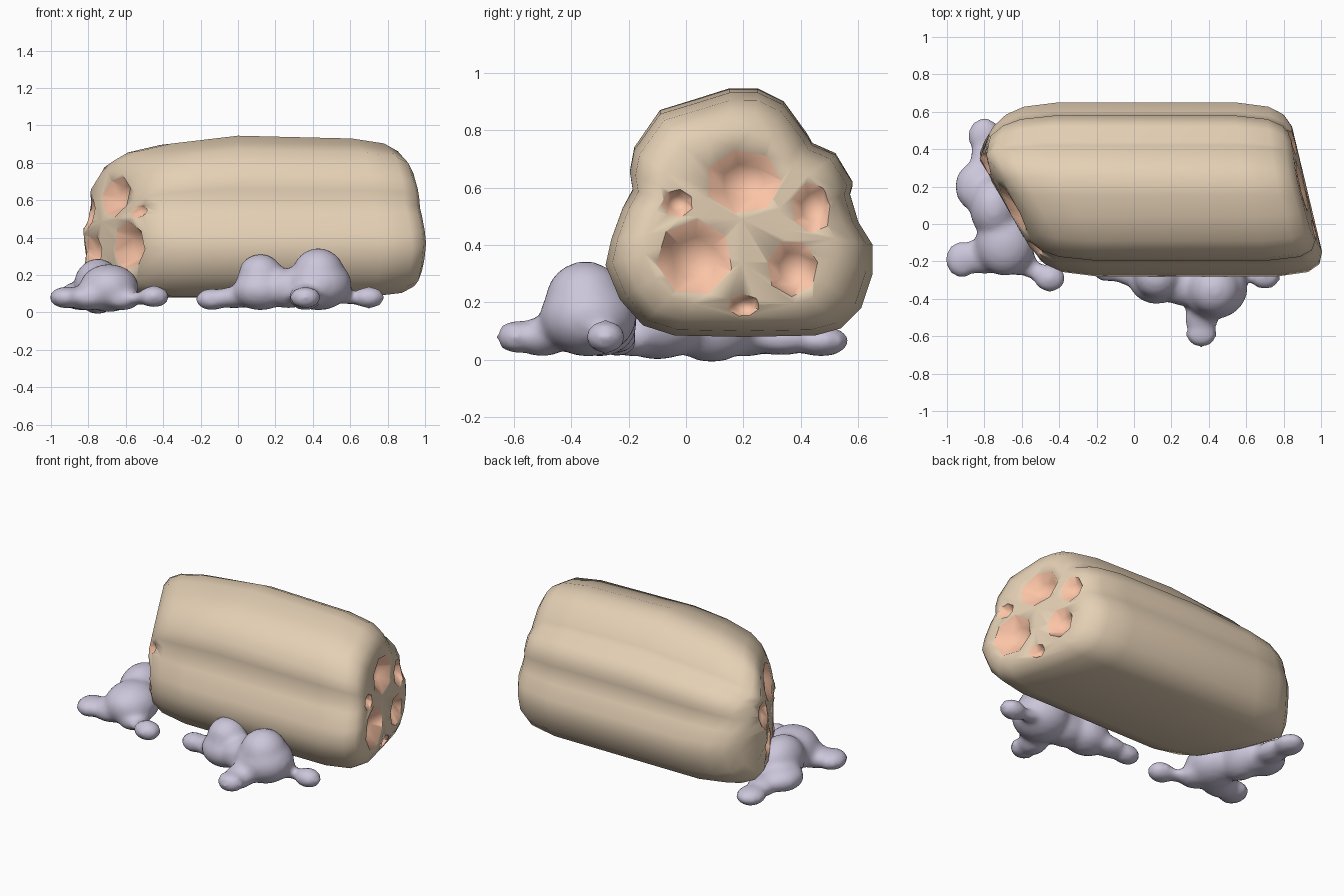
import bpy, bmesh, math
from mathutils import Matrix, Vector

if "Cube" in bpy.data.objects:
    bpy.data.objects.remove(bpy.data.objects["Cube"])


def material(name, col):
    m = bpy.data.materials.new(name)
    m.diffuse_color = (*col, 1)
    m.use_nodes = True
    m.node_tree.nodes["Principled BSDF"].inputs["Base Color"].default_value = m.diffuse_color
    return m


TAN = material("tan", (0.78, 0.63, 0.46))
PINK = material("salmon", (0.96, 0.55, 0.38))
LILAC = material("lilac", (0.60, 0.56, 0.70))


def make(name, bm, mats):
    bmesh.ops.recalc_face_normals(bm, faces=bm.faces)
    me = bpy.data.meshes.new(name)
    bm.to_mesh(me)
    bm.free()
    for m in mats:
        me.materials.append(m)
    ob = bpy.data.objects.new(name, me)
    bpy.context.collection.objects.link(ob)
    return ob


def activate(ob):
    bpy.ops.object.select_all(action='DESELECT')
    ob.select_set(True)
    bpy.context.view_layer.objects.active = ob


def loft(bm, rings, mat=0):
    """Skin a list of equal rings and close both ends with a fan."""
    vs = [[bm.verts.new(p) for p in r] for r in rings]
    n = len(vs[0])
    for a, b in zip(vs, vs[1:]):
        for i in range(n):
            j = (i + 1) % n
            bm.faces.new((a[i], a[j], b[j], b[i])).material_index = mat
    fans = []
    for r in (vs[0], vs[-1]):
        c = bm.verts.new(sum((v.co for v in r), Vector()) / n)
        fans.append(c)
        for i in range(n):
            bm.faces.new((r[i], r[(i + 1) % n], c)).material_index = mat
    return fans


# x position of the slanted left (-1) and right (+1) ends
def end_x(side, y, z):
    if side < 0:
        return max(-0.63 - 0.57 * y, -0.825 + 0.6 * max(0, y - 0.4)) + 0.2 * max(0, z - 0.5)
    return 0.97 - 0.24 * y - 0.1 * max(0, z - 0.4)


# Two-lobed cross-section (y, z)
PROFILE = [(0.2, 0.08), (-0.04, 0.085), (-0.15, 0.12), (-0.23, 0.21), (-0.28, 0.33),
           (-0.26, 0.42), (-0.22, 0.53), (-0.185, 0.595), (-0.195, 0.66), (-0.18, 0.74),
           (-0.09, 0.87), (0.04, 0.91), (0.15, 0.945), (0.25, 0.945), (0.34, 0.90),
           (0.42, 0.79), (0.44, 0.755), (0.52, 0.72), (0.58, 0.62), (0.57, 0.58),
           (0.60, 0.48), (0.65, 0.40), (0.65, 0.30), (0.61, 0.18), (0.54, 0.11), (0.45, 0.085)]
CY, CZ = 0.19, 0.48


def body_ring(side, d, s, mid=False):
    out = []
    for y, z in PROFILE:
        y, z = CY + (y - CY) * s, CZ + (z - CZ) * s
        x = 0 if mid else end_x(side, y, z) - side * d
        top = max(0, (z - 0.5) / 0.45)          # crown falls away towards both ends
        out.append((x, y, z - top * (max(0, -x) * 0.12 + max(0, x) * 0.025)))
    return out


STEPS = [(0, 0.35), (0, 0.72), (0.03, 0.86), (0.10, 0.95), (0.27, 1.0)]
bm = bmesh.new()
loft(bm, [body_ring(-1, d, s) for d, s in STEPS] + [body_ring(1, 0, 1, True)]
     + [body_ring(1, d, s) for d, s in STEPS[::-1]])
body = make("body", bm, [TAN, PINK])

# Cutters for the bowl-shaped hollows in both ends (y, z, ry, rz)
HOLES = [(0.2, 0.62, 0.135, 0.115), (-0.03, 0.545, 0.055, 0.05), (0.44, 0.53, 0.075, 0.09),
         (0.03, 0.355, 0.135, 0.135), (0.37, 0.32, 0.09, 0.10), (0.2, 0.185, 0.06, 0.045)]
bm = bmesh.new()
for side in (-1, 1):
    for k, (y, z, ry, rz) in enumerate(HOLES):
        if side < 0:
            y -= 0.11
        depth = 0.03 + 0.45 * ry
        rings = []
        for off, s in ((0.1, 1.05), (0, 1.0), (-depth * 0.7, 0.55)):
            ring = []
            for i in range(7):
                a = math.tau * i / 7 + k * 0.5
                py, pz = y + ry * s * math.cos(a), z + rz * s * math.sin(a)
                ring.append((end_x(side, py, pz) + side * off, py, pz))
            rings.append(ring)
        loft(bm, rings, 1)[1].co.x -= side * depth * 0.3
cutter = make("hollow_cutter", bm, [TAN, PINK])
cutter.hide_render = True

mod = body.modifiers.new("hollows", 'BOOLEAN')
mod.operation = 'DIFFERENCE'
mod.solver = 'EXACT'
mod.object = cutter
activate(body)
bpy.ops.object.modifier_apply(modifier=mod.name)
bpy.data.objects.remove(cutter)
activate(body)
bpy.ops.object.shade_smooth_by_angle(angle=math.radians(60))


# Soft lumps: ellipsoids (x, y, z, rx, ry, rz) fused into one skin
def lumps(name, parts):
    bm = bmesh.new()
    for x, y, z, rx, ry, rz in parts:
        bmesh.ops.create_icosphere(bm, subdivisions=3, radius=1,
                                   matrix=Matrix.Translation((x, y, z)) @ Matrix.Diagonal((rx, ry, rz, 1)))
    ob = make(name, bm, [LILAC])
    r = ob.modifiers.new("fuse", 'REMESH')
    r.mode = 'VOXEL'
    r.voxel_size = 0.02
    s = ob.modifiers.new("soften", 'SMOOTH')
    s.factor = 0.5
    s.iterations = 8
    activate(ob)
    bpy.ops.object.modifier_apply(modifier=r.name)
    bpy.ops.object.modifier_apply(modifier=s.name)
    for p in ob.data.polygons:
        p.use_smooth = True
    return ob


lumps("left_lumps", [
    (-0.80, 0.47, 0.065, 0.09, 0.10, 0.055), (-0.79, 0.33, 0.075, 0.09, 0.13, 0.06),
    (-0.83, 0.20, 0.09, 0.13, 0.14, 0.08), (-0.75, 0.09, 0.14, 0.13, 0.17, 0.15),
    (-0.69, -0.10, 0.13, 0.16, 0.18, 0.13), (-0.92, -0.19, 0.08, 0.09, 0.10, 0.06),
    (-0.80, -0.17, 0.08, 0.13, 0.10, 0.07), (-0.62, -0.19, 0.07, 0.10, 0.09, 0.06),
    (-0.53, -0.25, 0.075, 0.08, 0.045, 0.035), (-0.45, -0.29, 0.085, 0.085, 0.075, 0.06)])
lumps("front_lumps", [
    (-0.14, -0.24, 0.07, 0.09, 0.07, 0.06), (-0.02, -0.25, 0.08, 0.12, 0.08, 0.06),
    (0.12, -0.30, 0.12, 0.15, 0.13, 0.11), (0.12, -0.28, 0.20, 0.12, 0.12, 0.115),
    (0.27, -0.32, 0.13, 0.14, 0.12, 0.11), (0.43, -0.34, 0.15, 0.18, 0.17, 0.14),
    (0.43, -0.35, 0.21, 0.14, 0.14, 0.135), (0.36, -0.50, 0.08, 0.09, 0.10, 0.07),
    (0.36, -0.59, 0.08, 0.085, 0.07, 0.06), (0.60, -0.27, 0.075, 0.09, 0.045, 0.035),
    (0.70, -0.28, 0.08, 0.085, 0.07, 0.06)])
